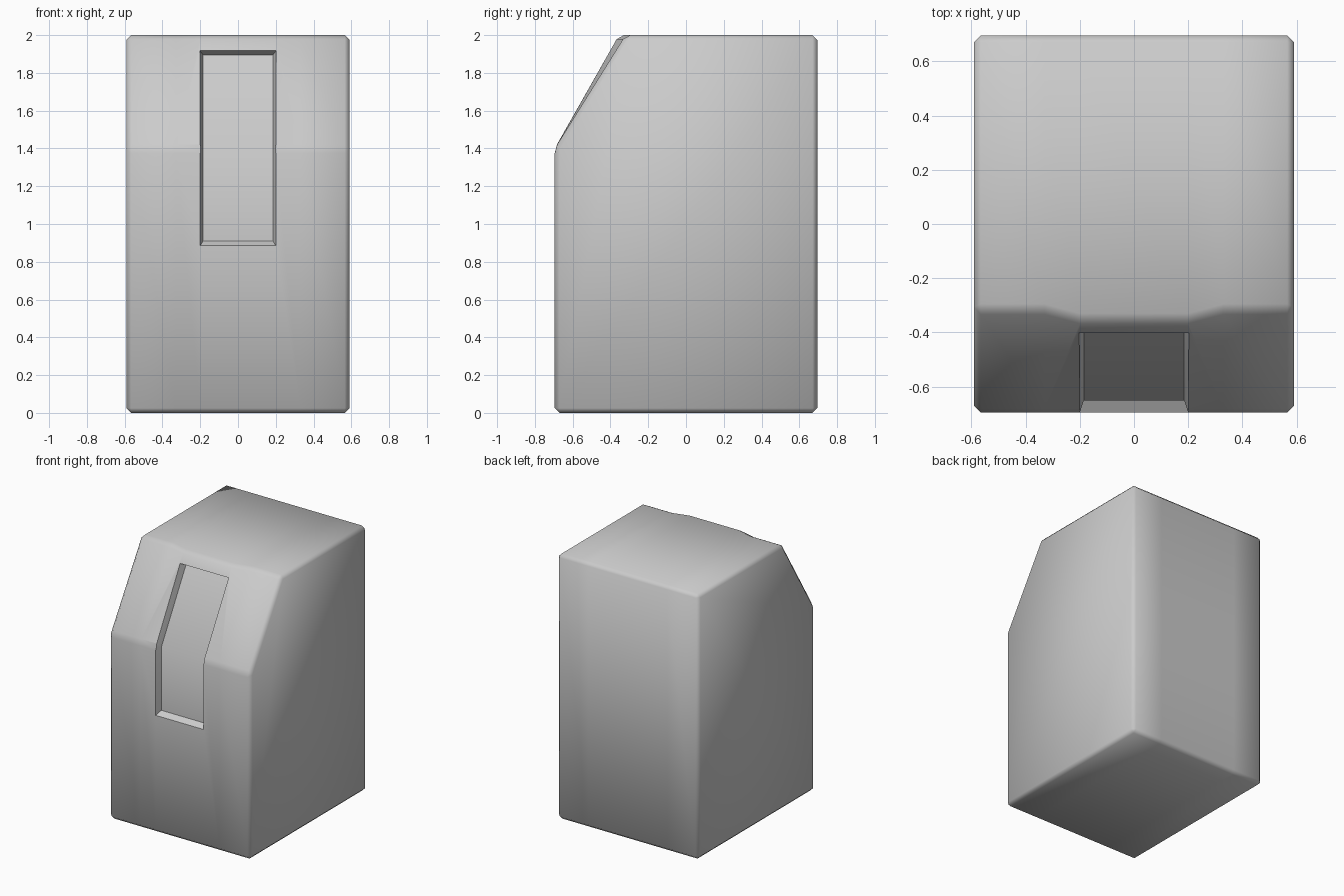
import bpy, bmesh, math

if "Cube" in bpy.data.objects:
    bpy.data.objects.remove(bpy.data.objects["Cube"])


def loft(name, sections):
    """Join matching closed loops of points into a capped solid."""
    bm = bmesh.new()
    rings = [[bm.verts.new(p) for p in s] for s in sections]
    n = len(rings[0])
    for a, b in zip(rings, rings[1:]):
        for i in range(n):
            j = (i + 1) % n
            bm.faces.new((a[i], a[j], b[j], b[i]))
    bm.faces.new(rings[0][::-1])
    bm.faces.new(rings[-1])
    bmesh.ops.recalc_face_normals(bm, faces=bm.faces)
    me = bpy.data.meshes.new(name)
    bm.to_mesh(me)
    bm.free()
    ob = bpy.data.objects.new(name, me)
    bpy.context.collection.objects.link(ob)
    return ob


# Sloped-front body: (x, y of the front top edge), proud in the middle
columns = [(-0.59, -0.32), (-0.33, -0.32), (-0.2, -0.355),
           (0.2, -0.355), (0.33, -0.32), (0.59, -0.32)]
body = loft("body", [[(x, -0.695, 0), (x, 0.695, 0), (x, 0.695, 2),
                      (x, top_y, 2), (x, -0.695, 1.4)] for x, top_y in columns])

# Chamfered outer edges
bevel = body.modifiers.new("edge_chamfer", 'BEVEL')
bevel.width = 0.025
bevel.segments = 1
bevel.limit_method = 'ANGLE'
bevel.angle_limit = math.radians(25)

# Shallow bent recess with drafted walls: (y, z) of its rim and floor
# Each section runs from outside the body, through the rim, to the floor
rim = [(-0.695, 0.885), (-0.695, 1.4), (-0.395, 1.915)]
floor = [(-0.65, 0.91), (-0.65, 1.385), (-0.355, 1.895)]
outside = [(2 * r[0] - f[0], 2 * r[1] - f[1]) for r, f in zip(rim, floor)]


def section(half_out, half_in, k):
    (yo, zo), (yi, zi) = outside[k], floor[k]
    return [(-half_out, yo, zo), (half_out, yo, zo),
            (half_in, yi, zi), (-half_in, yi, zi)]


cutter = loft("recess_cutter", [section(0.215, 0.185, k) for k in range(3)])
cutter.hide_render = True
cutter.hide_set(True)
cut = body.modifiers.new("recess", 'BOOLEAN')
cut.object = cutter
cut.operation = 'DIFFERENCE'
cut.solver = 'EXACT'

# Bake the modifiers, drop the cutter, shade smoothly across the chamfers
bpy.context.view_layer.objects.active = body
body.select_set(True)
for mod in ("edge_chamfer", "recess"):
    bpy.ops.object.modifier_apply(modifier=mod)
bpy.data.objects.remove(cutter)
bpy.ops.object.shade_smooth_by_angle(angle=math.radians(50))
